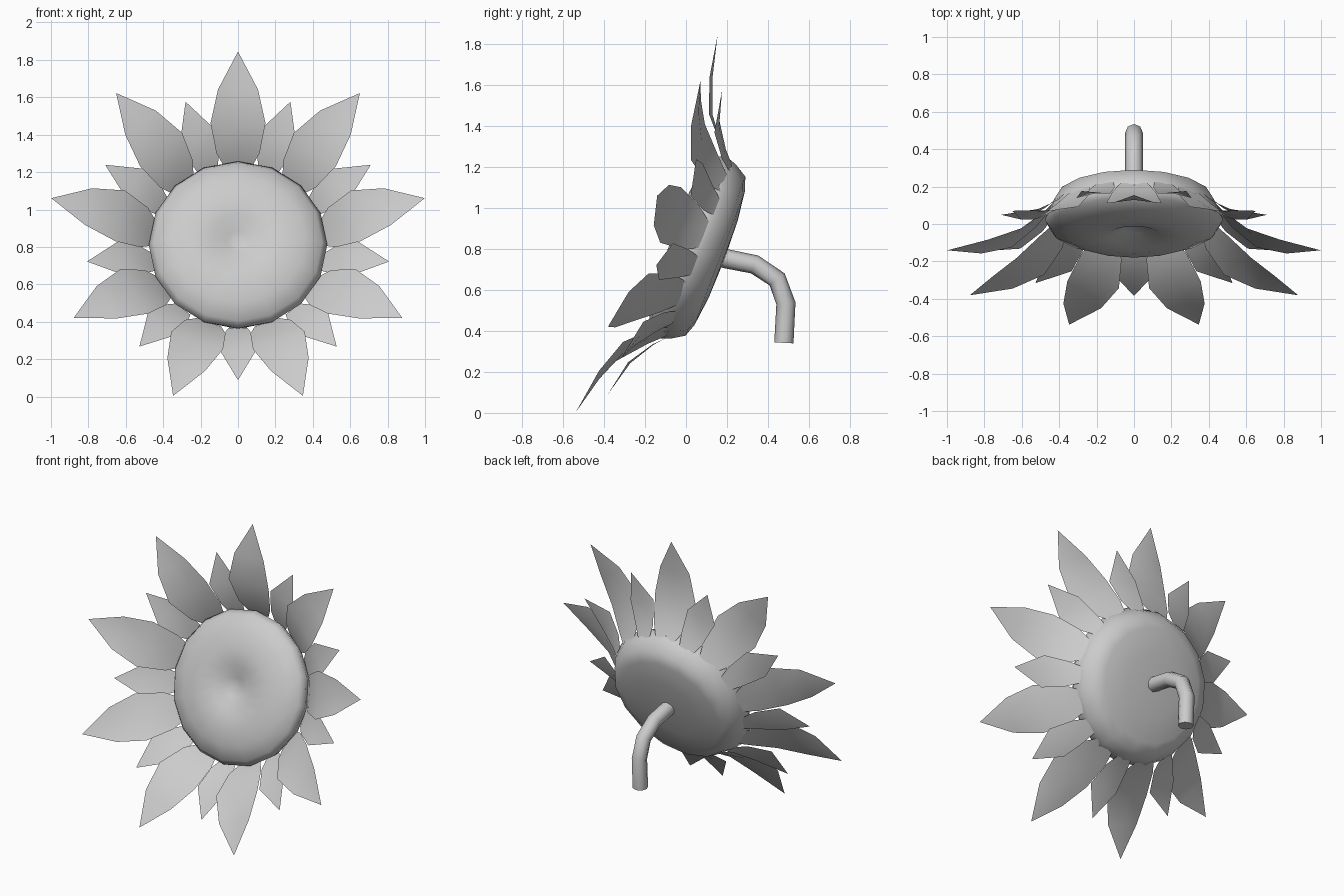
import bpy, bmesh, math
from mathutils import Vector

if "Cube" in bpy.data.objects:
    bpy.data.objects.remove(bpy.data.objects["Cube"])

S, C, U0 = 0.352, 0.936, 0.767  # head tilt (sin, cos) and head centre along the tilted up axis


def place(x, e, n):
    """Flower-head coordinates (side, up, forward) to world."""
    u = U0 + e
    return Vector((x, S * u - C * n, C * u + S * n))


def make(name, bm, angle=60, recalc=True):
    if recalc:
        bmesh.ops.recalc_face_normals(bm, faces=bm.faces)
    me = bpy.data.meshes.new(name)
    bm.to_mesh(me)
    bm.free()
    ob = bpy.data.objects.new(name, me)
    bpy.context.collection.objects.link(ob)
    bpy.ops.object.select_all(action='DESELECT')
    ob.select_set(True)
    bpy.context.view_layer.objects.active = ob
    bpy.ops.object.shade_smooth_by_angle(angle=math.radians(angle))
    return ob


def skin(bm, rings):
    for a, b in zip(rings, rings[1:]):
        k = len(a)
        for i in range(k):
            bm.faces.new((a[i], a[(i + 1) % k], b[(i + 1) % k], b[i]))


# Seed head: 16-sided turned profile, dimpled in front, slightly bulged behind
bm = bmesh.new()
profile = [(0.2, 0.094), (0.35, 0.112), (0.415, 0.135), (0.455, 0.2), (0.477, 0.265),
           (0.45, 0.305), (0.36, 0.345), (0.25, 0.365), (0.14, 0.354), (0.06, 0.315)]
rings = []
for r, n in profile:
    rings.append([bm.verts.new(place(r * math.sin(i * math.pi / 8), r * math.cos(i * math.pi / 8), n))
                  for i in range(16)])
skin(bm, rings)
for ring, n in ((rings[0], 0.088), (rings[-1], 0.305)):
    c = bm.verts.new(place(0, 0, n))
    for i in range(16):
        bm.faces.new((ring[i], ring[(i + 1) % 16], c))
make("seed_head", bm)


# Petals: rows of (radius, forward, half width, edge lift), then a pointed tip
def petals(name, rows, tip, start):
    bm = bmesh.new()
    for k in range(9):
        a = math.radians(start + 40 * k)

        def pt(w, r, n):
            return bm.verts.new(place(r * math.sin(a) + w * math.cos(a),
                                      r * math.cos(a) - w * math.sin(a), n))
        grid = [[pt(-w, r, n + l), pt(0, r, n), pt(w, r, n + l)] for r, n, w, l in rows]
        for p, q in zip(grid, grid[1:]):
            for i in (0, 1):
                bm.faces.new((p[i], p[i + 1], q[i + 1], q[i]))
        t = pt(0, *tip)
        for i in (0, 1):
            bm.faces.new((grid[-1][i], grid[-1][i + 1], t))
    make(name, bm)


petals("large_petals", [(0.455, 0.225, 0.07, 0.0), (0.51, 0.29, 0.115, 0.005),
                        (0.64, 0.39, 0.147, 0.02), (0.81, 0.455, 0.107, 0.015)],
       (1.014, 0.505), 0)
petals("small_petals", [(0.455, 0.215, 0.05, 0.0), (0.51, 0.265, 0.075, 0.005),
                        (0.635, 0.34, 0.097, 0.012)],
       (0.82, 0.39), 20)

# Stem: eight-sided tube bending down behind the head
path = [(0.14, 0.765), (0.2, 0.752), (0.335, 0.725), (0.445, 0.652), (0.488, 0.535), (0.478, 0.342)]
bm = bmesh.new()
rings = []
for i, p in enumerate(path):
    a, b = path[max(i - 1, 0)], path[min(i + 1, len(path) - 1)]
    d = Vector((0, b[0] - a[0], b[1] - a[1])).normalized()
    side = Vector((1, 0, 0))
    up = d.cross(side)
    o = Vector((0, p[0], p[1]))
    rings.append([bm.verts.new(o + 0.047 * (side * math.cos(j * math.pi / 4) + up * math.sin(j * math.pi / 4)))
                  for j in range(8)])
skin(bm, rings)
bm.faces.new(rings[0])
bm.faces.new(rings[-1])
make("stem", bm)
